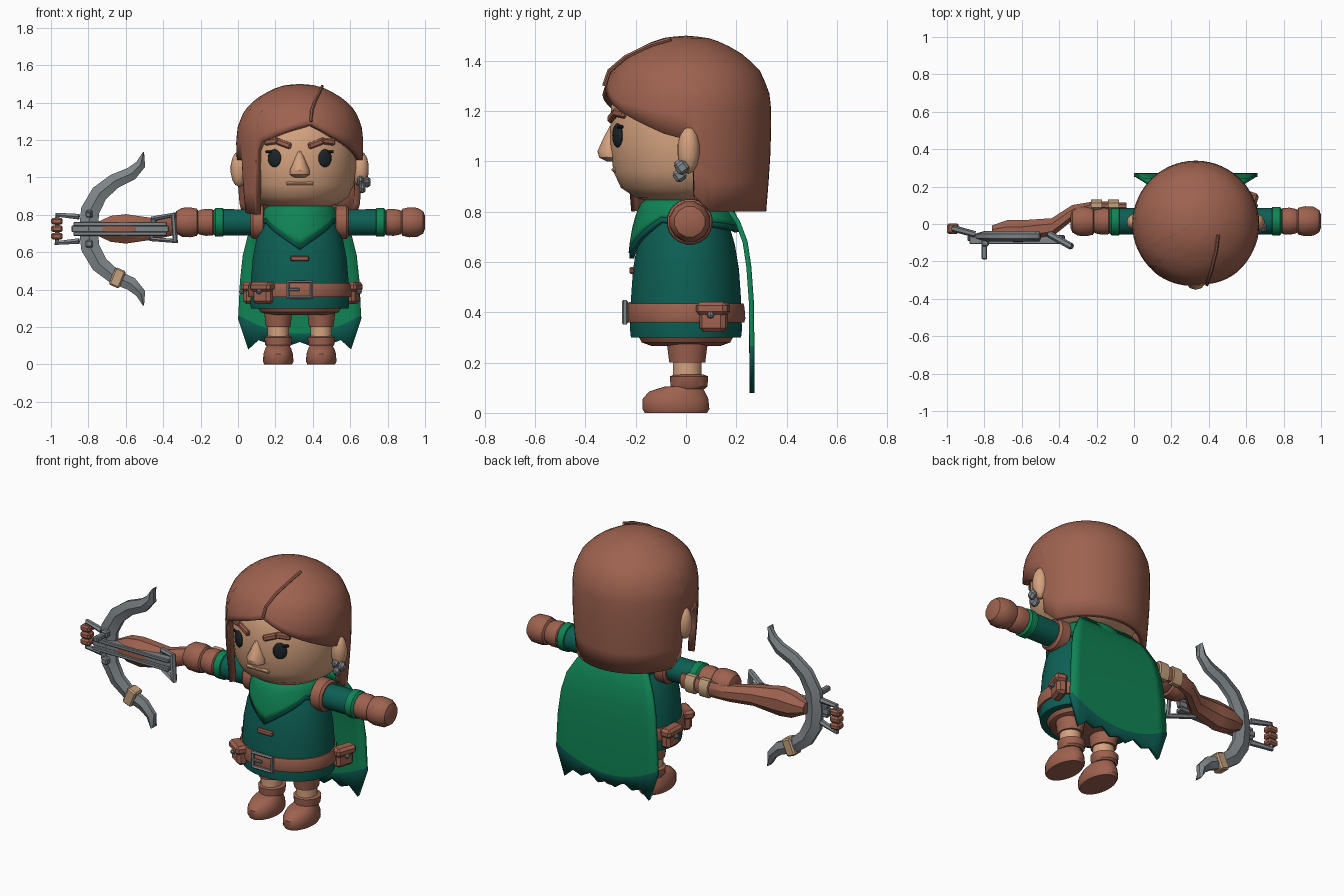
import bpy, bmesh, math
from mathutils import Vector, Matrix

if "Cube" in bpy.data.objects:
    bpy.data.objects.remove(bpy.data.objects["Cube"])

CX = 0.33          # the figure stands off-centre because of the crossbow


def material(name, rgb):
    m = bpy.data.materials.new(name)
    m.diffuse_color = (*rgb, 1)
    m.use_nodes = True
    m.node_tree.nodes["Principled BSDF"].inputs["Base Color"].default_value = m.diffuse_color
    return m


BROWN = material("brown", (0.34, 0.122, 0.078))
SKIN = material("skin", (0.66, 0.36, 0.21))
DARK = material("dark green", (0.004, 0.115, 0.09))
GREEN = material("bright green", (0.005, 0.23, 0.09))
METAL = material("metal", (0.21, 0.235, 0.25))
BLACK = material("black", (0.012, 0.017, 0.02))
CLOTH = material("beige wrap", (0.55, 0.36, 0.21))


def finish(name, bm, *mats, recalc=True):
    if recalc:
        bmesh.ops.recalc_face_normals(bm, faces=bm.faces)
    me = bpy.data.meshes.new(name)
    bm.to_mesh(me)
    bm.free()
    for m in mats:
        me.materials.append(m)
    ob = bpy.data.objects.new(name, me)
    bpy.context.collection.objects.link(ob)
    return ob


def bridge(bm, rings):
    for a, b in zip(rings, rings[1:]):
        for i in range(len(a)):
            k = (i + 1) % len(a)
            bm.faces.new((a[i], a[k], b[k], b[i]))
    bm.faces.new(rings[0])
    bm.faces.new(rings[-1])


def loft(name, mat, secs, axis="z", n=24):
    """Sections are (position, centre a, centre b, radius a, radius b)."""
    bm, rings = bmesh.new(), []
    for t, a, b, ra, rb in secs:
        ring = []
        for i in range(n):
            w = math.tau * (i + 0.5) / n
            p, q = a + ra * math.cos(w), b + rb * math.sin(w)
            ring.append(bm.verts.new((p, q, t) if axis == "z" else (t, p, q)))
        rings.append(ring)
    bridge(bm, rings)
    return finish(name, bm, mat)


def ball(name, mat, c, r, turn=0, seg=20):
    bm = bmesh.new()
    bmesh.ops.create_uvsphere(bm, u_segments=seg, v_segments=seg // 2, radius=1)
    bm.transform(Matrix.Translation(c) @ Matrix.Rotation(turn, 4, "Z") @ Matrix.Diagonal((*r, 1)))
    return finish(name, bm, mat)


def box(name, mat, c, size, bevel=0.01, turn=0, axis="Z"):
    bm = bmesh.new()
    bmesh.ops.create_cube(bm, size=1)
    bm.transform(Matrix.Diagonal((*size, 1)))
    if bevel:
        bmesh.ops.bevel(bm, geom=bm.edges[:], offset=bevel, segments=1, affect="EDGES")
    bm.transform(Matrix.Translation(c) @ Matrix.Rotation(turn, 4, axis))
    return finish(name, bm, mat)


def tube(name, mat, pts, r, closed=False):
    cu = bpy.data.curves.new(name, "CURVE")
    cu.dimensions, cu.bevel_depth, cu.bevel_resolution = "3D", r, 1
    cu.use_fill_caps = True
    sp = cu.splines.new("POLY")
    sp.points.add(len(pts) - 1)
    for p, co in zip(sp.points, pts):
        p.co = (*co, 1)
    sp.use_cyclic_u = closed
    tmp = bpy.data.objects.new(name, cu)
    bm = bmesh.new()
    me = bpy.data.meshes.new_from_object(tmp)
    bm.from_mesh(me)
    bpy.data.objects.remove(tmp)
    return finish(name, bm, mat)


def lerp(table, x):
    for (x0, y0), (x1, y1) in zip(table, table[1:]):
        if x0 <= x <= x1:
            return y0 + (y1 - y0) * (x - x0) / (x1 - x0)
    return table[-1][1]


def veil(name, mat, profile, hem, thick, sx=1.0, sy=1.0, rows=14):
    """Turned shell whose lower edge follows hem heights by angle from the front."""
    angles = sorted({a for a, _ in hem} | set(range(-180, 180, 6)))[:-1]
    down = [(-z, r) for z, r in profile]
    bm, cols = bmesh.new(), []
    order = [(-z, i) for i, (z, _) in enumerate(profile)]
    radius = [(i, r) for i, (_, r) in enumerate(profile)]
    height = [(i, z) for i, (z, _) in enumerate(profile)]
    for a in angles:
        end = lerp(order, -lerp(hem, a))
        t, col = math.radians(a), []
        for j in range(rows + 1):
            u = end * j / rows
            r = lerp(radius, u)
            col.append(bm.verts.new((CX + sx * r * math.sin(t), -sy * r * math.cos(t), lerp(height, u))))
        cols.append(col)
    for c, d in zip(cols, cols[1:] + cols[:1]):
        for j in range(rows):
            bm.faces.new((c[j], c[j + 1], d[j + 1], d[j]))
    bmesh.ops.remove_doubles(bm, verts=bm.verts, dist=1e-5)
    ob = finish(name, bm, mat, recalc=False)
    mod = ob.modifiers.new("thickness", "SOLIDIFY")
    mod.thickness, mod.offset = thick, -1


def turned(name, mat, prof, sy=1.0, n=32):
    return loft(name, mat, [(z, CX, 0, r, r * sy) for z, r in prof], n=n)


# Head and hair
turned("head", SKIN, [(0.835, 0.12), (0.855, 0.2), (0.895, 0.26), (0.96, 0.29), (1.06, 0.303),
                      (1.22, 0.3), (1.33, 0.24), (1.4, 0.1)])
veil("hair", BROWN,
     [(1.5, 0), (1.493, 0.08), (1.47, 0.15), (1.42, 0.235), (1.36, 0.295), (1.28, 0.33),
      (1.2, 0.34), (1.0, 0.335), (0.79, 0.318)],
     [(-180, 0.8), (-108, 0.8), (-96, 0.86), (-94, 1.09), (-67, 1.1), (-65, 0.81), (-47, 0.8),
      (-43, 1.14), (-38, 1.19), (-20, 1.23), (10, 1.29), (30, 1.225), (55, 1.16), (75, 1.11),
      (94, 1.08), (96, 0.86), (108, 0.8), (180, 0.8)], 0.035)
tube("hair_parting", BROWN, [(0.39, -0.325, 1.3), (0.395, -0.305, 1.36), (0.415, -0.24, 1.415),
                             (0.44, -0.14, 1.463), (0.45, -0.06, 1.487)], 0.009)

# Face
loft("nose", SKIN, [(1.0, CX, -0.29, 0.03, 0.025), (1.015, CX, -0.3, 0.055, 0.045),
                    (1.04, CX, -0.3, 0.055, 0.052), (1.09, CX, -0.295, 0.032, 0.035),
                    (1.14, CX, -0.285, 0.012, 0.018)], n=10)
box("mouth", SKIN, (CX, -0.283, 0.967), (0.15, 0.025, 0.022), 0.008)
for s, side in ((-1, "left"), (1, "right")):
    ball(side + "_eye", BLACK, (CX + s * 0.135, -0.272, 1.103), (0.039, 0.014, 0.048), s * 0.46)
    box(side + "_eyelash", BLACK, (CX + s * 0.165, -0.262, 1.137), (0.035, 0.014, 0.014), 0.004, s * 0.5)
    for k, (d, z, tilt) in enumerate(((0.085, 1.18, 0.35), (0.15, 1.192, -0.12))):
        b = box(f"{side}_brow_{k}", BROWN, (0, 0, 0), (0.085, 0.025, 0.034), 0.008, -s * tilt, "Y")
        b.matrix_world = Matrix.Translation((CX + s * d, -math.sqrt(0.303 ** 2 - d * d), z)) @ \
            Matrix.Rotation(s * math.asin(d / 0.303), 4, "Z")
    ball(side + "_ear", SKIN, (CX + s * 0.325, 0.01, 1.045), (0.045, 0.045, 0.095), s * -0.2, 14)
for k, (x, y, z) in enumerate(((0.655, -0.02, 0.985), (0.69, -0.015, 0.975), (0.665, -0.025, 0.945))):
    box(f"earring_{k}", METAL, (x, y, z), (0.035, 0.05, 0.05), 0.012, 0.6, "X")

# Tunic, collar and belt
turned("tunic", DARK, [(0.3, 0.24), (0.3, 0.262), (0.33, 0.266), (0.45, 0.262), (0.57, 0.252),
                       (0.67, 0.232), (0.76, 0.2), (0.82, 0.16), (0.86, 0.1)], 0.84)
turned("shorts", BROWN, [(0.265, 0.16), (0.28, 0.21), (0.31, 0.23)], 0.84)
neck = [(0.875, 0.14), (0.83, 0.205), (0.76, 0.232), (0.69, 0.247), (0.6, 0.258)]
hem = [(-180, 0.74), (-95, 0.77), (-60, 0.78), (-25, 0.7), (0, 0.635), (25, 0.7), (60, 0.78),
       (95, 0.77), (180, 0.74)]
veil("collar", GREEN, neck, hem, 0.02, 0.93, 0.9, 8)
veil("collar_trim", DARK, neck, [(a, z - 0.02) for a, z in hem], 0.02, 0.91, 0.88, 8)
turned("belt", BROWN, [(0.36, 0.25), (0.36, 0.274), (0.375, 0.279), (0.42, 0.275), (0.435, 0.27),
                       (0.435, 0.25)], 0.85)
box("chest_toggle", BROWN, (CX, -0.215, 0.566), (0.1, 0.02, 0.028), 0.006)
tube("buckle", METAL, [(CX + x, -0.243, 0.4 + z) for x, z in
                       ((-0.063, -0.042), (0.063, -0.042), (0.063, 0.042), (-0.063, 0.042))], 0.012, True)
box("buckle_prong", METAL, (CX - 0.03, -0.246, 0.4), (0.06, 0.014, 0.016), 0.004)
for name, x, y, turn in (("front_pouch", 0.135, -0.175, -0.6), ("right_pouch", 0.61, 0.11, 1.25),
                         ("left_pouch", 0.06, 0.06, -1.6)):
    out = Vector((math.sin(turn), -math.cos(turn), 0))
    c = Vector((x, y, 0.375))
    box(name, BROWN, c, (0.11, 0.06, 0.105), 0.016, turn)
    box(name + "_flap", BROWN, c + out * 0.008 + Vector((0, 0, 0.04)), (0.13, 0.07, 0.05), 0.014, turn)
    ball(name + "_stud", METAL, c + out * 0.04 + Vector((0, 0, 0.015)), (0.015, 0.015, 0.015), 0, 8)

# Cape with a ragged dark hem
bm, rows = bmesh.new(), []
ragged = [0.12, 0.1, 0.14, 0.11, 0.13, 0.08, 0.245]
for z, w, y in ((0.84, 0.17, 0.15), (0.76, 0.235, 0.205), (0.68, 0.28, 0.235), (0.58, 0.305, 0.25),
                (0.44, 0.32, 0.26), (None, 0.328, 0.262), (0, 0.33, 0.262)):
    row = []
    for i in range(-6, 7):
        h = 0.165 + 0.1 * (i / 6) ** 2 if z is None else (z or ragged[abs(i)])
        row.append(bm.verts.new((CX + w * i / 6, y, h)))
    rows.append(row)
for a, b in zip(rows, rows[1:]):
    for i in range(12):
        f = bm.faces.new((a[i], a[i + 1], b[i + 1], b[i]))
        f.material_index = int(b is rows[-1])
cape = finish("cape", bm, GREEN, DARK)
mod = cape.modifiers.new("thickness", "SOLIDIFY")
mod.thickness, mod.offset = 0.02, 0

# Arms and legs
for s, side in ((-1, "left"), (1, "right")):
    def arm(part, mat, secs, n=20):
        loft(f"{side}_{part}", mat, [(CX + s * d, 0.015, 0.76, r, r * k) for d, r, k in secs], "x", n)
    arm("shoulder_pad", BROWN, [(0.185, 0.07, 1), (0.195, 0.092, 1), (0.25, 0.09, 1), (0.262, 0.078, 1)])
    arm("sleeve", DARK, [(0.16, 0.07, 1), (0.42, 0.071, 1)])
    arm("sleeve_cuff", GREEN, [(0.405, 0.065, 1), (0.41, 0.078, 1), (0.45, 0.078, 1), (0.46, 0.065, 1)])
    arm("glove_cuff", BROWN, [(0.45, 0.055, 1), (0.465, 0.072, 1), (0.5, 0.075, 1), (0.535, 0.068, 1),
                              (0.56, 0.05, 1)], 12)
    arm("fist", BROWN, [(0.535, 0.05, 1), (0.55, 0.075, 1), (0.585, 0.083, 1), (0.63, 0.08, 1),
                        (0.66, 0.062, 1), (0.67, 0.035, 1)], 12)
    lx = CX + s * 0.115
    loft(side + "_trouser", BROWN, [(0.2, lx, 0.005, 0.066, 0.072), (0.3, lx, 0.005, 0.078, 0.085)])
    loft(side + "_leg", SKIN, [(0.13, lx, 0.005, 0.057, 0.058), (0.22, lx, 0.005, 0.057, 0.058)])
    loft(side + "_boot_cuff", BROWN, [(0.095, lx, 0.012, 0.062, 0.062), (0.105, lx, 0.012, 0.07, 0.074),
                                      (0.145, lx, 0.012, 0.074, 0.077), (0.152, lx, 0.012, 0.06, 0.06)])
    loft(side + "_boot", BROWN, [(0, lx, -0.04, 0.075, 0.125), (0.015, lx, -0.04, 0.082, 0.134),
                                 (0.055, lx, -0.042, 0.08, 0.132), (0.085, lx, -0.036, 0.07, 0.112),
                                 (0.105, lx, -0.01, 0.058, 0.075)])

# Crossbow stock, rail and grip wraps
loft("crossbow_stock", BROWN,
     [(-0.04, 0.095, 0.75, 0.02, 0.045), (-0.2, 0.1, 0.75, 0.025, 0.045), (-0.33, 0.06, 0.74, 0.045, 0.05),
      (-0.44, -0.02, 0.725, 0.055, 0.06), (-0.6, -0.04, 0.725, 0.065, 0.085),
      (-0.68, -0.04, 0.725, 0.065, 0.075), (-0.76, -0.045, 0.725, 0.04, 0.035)], "x", 8)
for x in (-0.2, -0.11):
    loft("grip_wrap", CLOTH, [(x - 0.03, 0.1, 0.75, 0.034, 0.055), (x + 0.03, 0.1, 0.75, 0.034, 0.055)], "x", 8)
for dz in (-0.026, 0.026):
    box("crossbow_rail", METAL, (-0.63, -0.085, 0.725 + dz), (0.5, 0.045, 0.022), 0.004)
box("crossbow_groove", METAL, (-0.63, -0.075, 0.725), (0.52, 0.03, 0.035), 0.004)

# Curved bow limbs
half = [(-0.80, 0, 0.05), (-0.79, 0.1, 0.05), (-0.74, 0.19, 0.046), (-0.66, 0.255, 0.04),
        (-0.57, 0.295, 0.036), (-0.52, 0.345, 0.027), (-0.505, 0.41, 0.003)]
path = [(x, -z, w) for x, z, w in reversed(half[1:])] + half
bm, rings = bmesh.new(), []
for i, (x, z, w) in enumerate(path):
    p, q = path[max(i - 1, 0)], path[min(i + 1, len(path) - 1)]
    d = Vector((q[0] - p[0], 0, q[1] - p[1])).normalized()
    side, c = Vector((d.z, 0, -d.x)), Vector((x, -0.065, 0.725 + z))
    rings.append([bm.verts.new(c + side * w * a + Vector((0, b, 0)))
                  for a, b in ((-1, 0.012), (0, 0.028), (1, 0.012), (1, -0.012), (0, -0.028), (-1, -0.012))])
bridge(bm, rings)
finish("bow_limbs", bm, METAL)
box("limb_wrap", CLOTH, (-0.645, -0.065, 0.463), (0.06, 0.07, 0.1), 0.008, 0.4, "Y")

# Metal fittings: foot stirrup, rear loop, bolts and sight
tube("stirrup", METAL, [(-0.85, -0.055, 0.79), (-0.965, -0.025, 0.8), (-0.968, -0.022, 0.65),
                        (-0.85, -0.055, 0.66)], 0.017)
for z in (0.685, 0.725, 0.765):
    box("stirrup_wrap", BROWN, (-0.968, -0.025, z), (0.062, 0.056, 0.036), 0.009)
tube("rear_loop", METAL, [(-0.46, -0.05, 0.67), (-0.45, -0.055, 0.78), (-0.345, -0.115, 0.8),
                          (-0.335, -0.12, 0.66)], 0.018, True)
for z in (0.645, 0.805):
    box("limb_bolt", METAL, (-0.795, -0.1, z), (0.04, 0.04, 0.04), 0.008)
box("sight", METAL, (-0.8, -0.145, 0.8), (0.03, 0.09, 0.03), 0.006)

# Smooth shading with crisp edges
bpy.ops.object.select_all(action="SELECT")
bpy.context.view_layer.objects.active = cape
bpy.ops.object.shade_smooth_by_angle(angle=math.radians(35))
